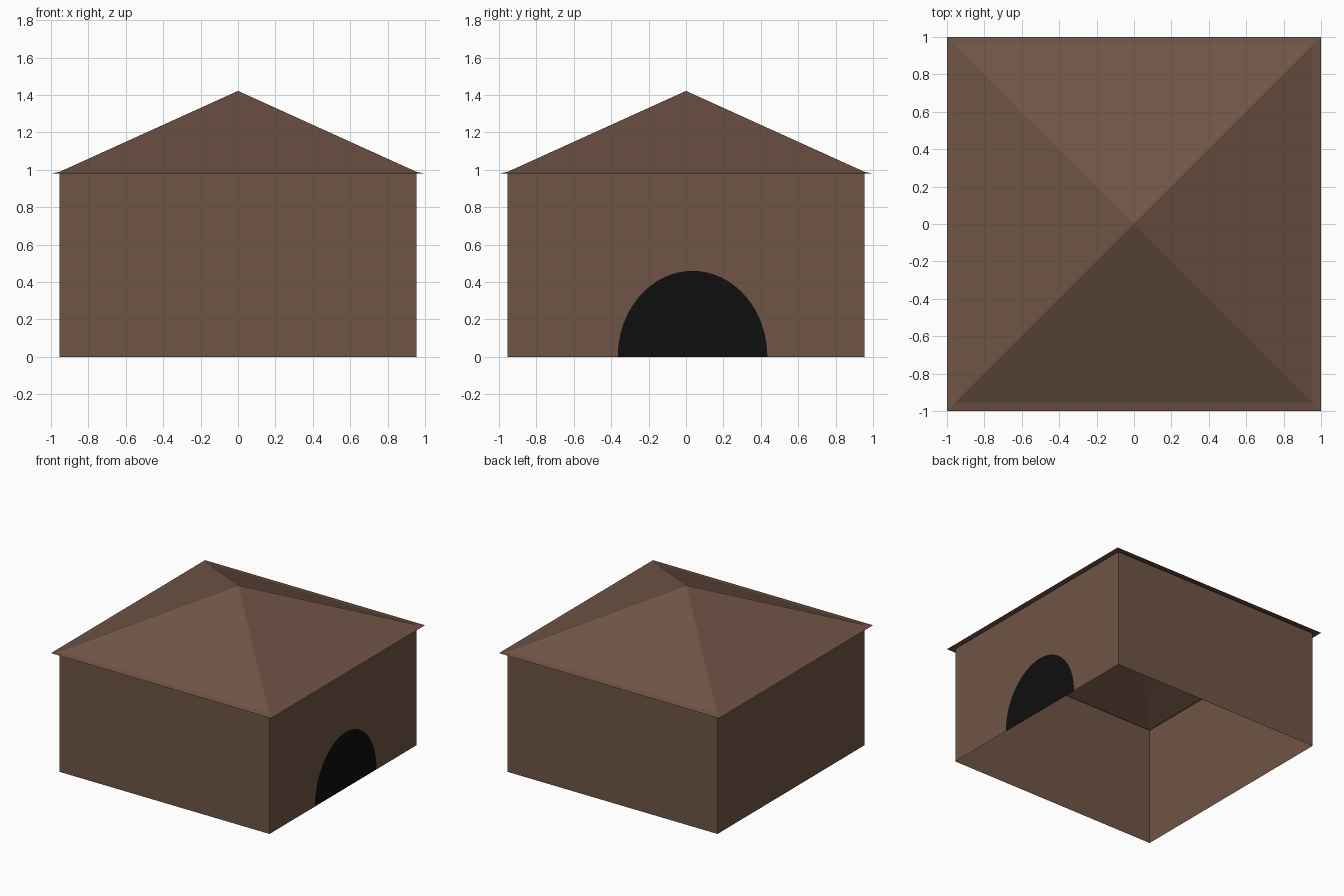
import bpy, bmesh, math

if "Cube" in bpy.data.objects:
    bpy.data.objects.remove(bpy.data.objects["Cube"])

W, H = 0.955, 0.98        # wall half width, wall height


def material(name, rgb):
    m = bpy.data.materials.new(name)
    m.diffuse_color = (*rgb, 1)
    m.use_nodes = True
    m.node_tree.nodes["Principled BSDF"].inputs["Base Color"].default_value = m.diffuse_color
    return m


brown = material("brown", (0.162, 0.089, 0.060))
black = material("black", (0.0045, 0.0045, 0.0045))


def finish(bm, name, *mats):
    me = bpy.data.meshes.new(name)
    bm.normal_update()
    bm.to_mesh(me)
    bm.free()
    for m in mats:
        me.materials.append(m)
    ob = bpy.data.objects.new(name, me)
    bpy.context.collection.objects.link(ob)
    return ob


def ring(bm, half, z):
    return [bm.verts.new((x * half, y * half, z))
            for x, y in ((-1, -1), (1, -1), (1, 1), (-1, 1))]


# Walls: open at the top and bottom, arched doorway inset in the +x wall
bm = bmesh.new()
low, high = ring(bm, W, 0), ring(bm, W, H)
for i in (0, 2, 3):
    j = (i + 1) % 4
    bm.faces.new((low[i], low[j], high[j], high[i]))
n = 32
arch = [bm.verts.new((W, 0.035 - 0.4 * math.cos(math.pi * k / n),
                      0.46 * math.sin(math.pi * k / n))) for k in range(n + 1)]
door = bm.faces.new(arch[::-1])
door.material_index = 1
# wall around the door, split at the top of the arch
mid = n // 2
bm.faces.new([low[1]] + arch[:mid + 1] + [high[1]])
bm.faces.new([arch[mid], high[2], high[1]])
bm.faces.new(arch[mid:] + [low[2], high[2]])
finish(bm, "walls", brown, black)

# Roof: hollow pyramid with a slightly flatter overhanging eave
bm = bmesh.new()
eave, base = ring(bm, 1.0, 0.98), ring(bm, W, 0.989)
apex = bm.verts.new((0, 0, 1.422))
for i in range(4):
    j = (i + 1) % 4
    bm.faces.new((eave[i], eave[j], base[j], base[i]))
    bm.faces.new((base[i], base[j], apex))
finish(bm, "roof", brown)
